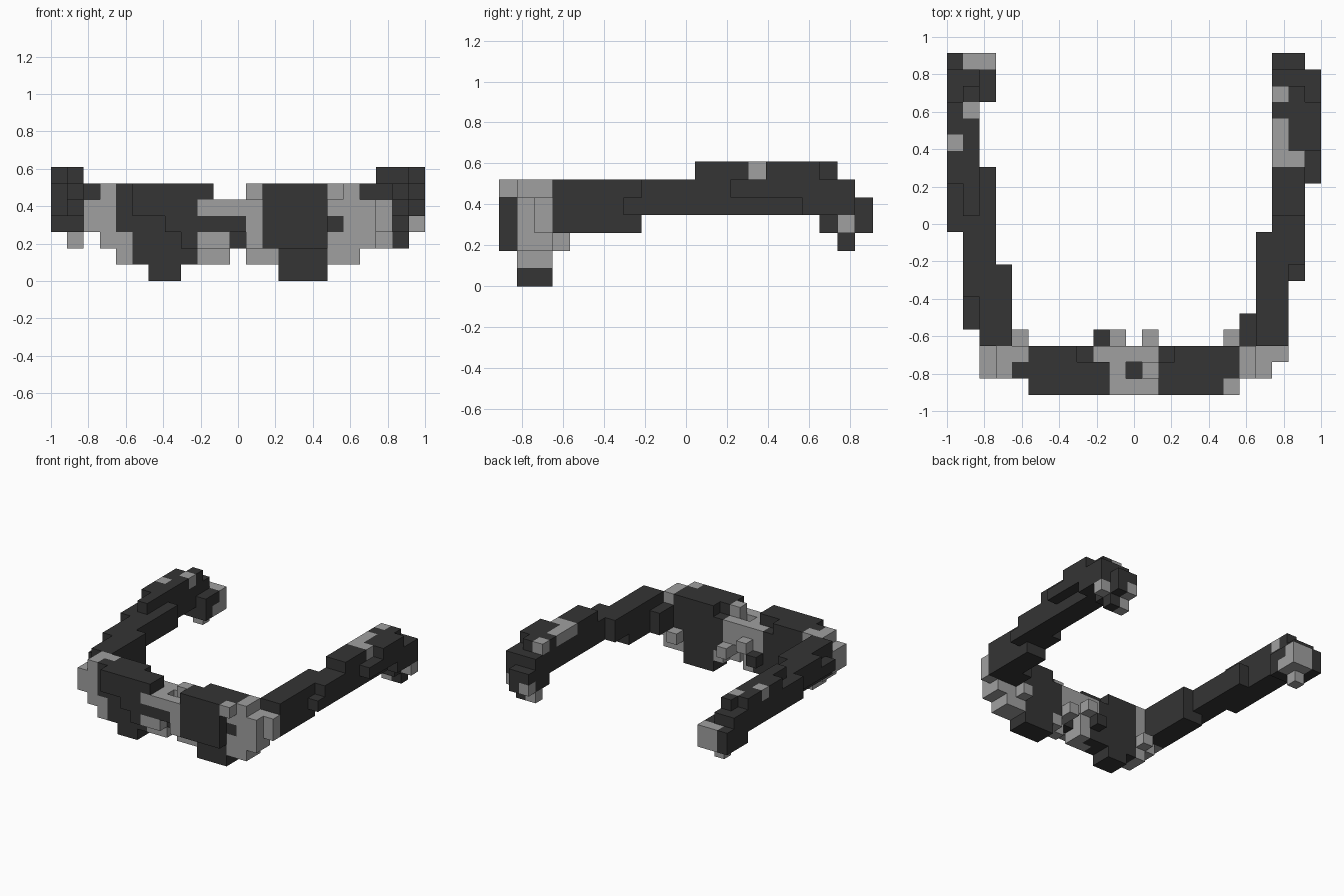
import bpy, bmesh
from mathutils import Vector

cube = bpy.data.objects.get("Cube")
if cube:
    bpy.data.objects.remove(cube, do_unlink=True)

U = 2 / 23                      # size of one block
DARK, LIGHT = 0, 1              # material slots
grid = {}                       # block position -> (part, colour)


def material(name, v):
    m = bpy.data.materials.new(name)
    m.use_nodes = True
    m.diffuse_color = (v, v, v, 1)
    bsdf = m.node_tree.nodes["Principled BSDF"]
    bsdf.inputs["Base Color"].default_value = (v, v, v, 1)
    bsdf.inputs["Roughness"].default_value = 0.8
    return m


def span(s):
    return range(s, s + 1) if isinstance(s, int) else range(s[0], s[1] + 1)


def fill(part, colour, xs, ys, zs):
    """Fill a run of blocks; a later run replaces an earlier one."""
    for x in span(xs):
        for y in span(ys):
            for z in span(zs):
                grid[x, y, z] = (part, colour)


def lens(part, x0, front, back):
    """Lens columns from x0, given the lowest block of each column."""
    for i, (f, b) in enumerate(zip(front, back)):
        fill(part, DARK, x0 + i, 0, (f, 5))
        fill(part, DARK, x0 + i, (1, 2), (b, 5))


def hinge(part, x, step):
    """Three light columns that shrink away from the lens."""
    fill(part, LIGHT, x, (1, 2), (1, 5))
    fill(part, LIGHT, x + step, (1, 2), (2, 4))
    fill(part, LIGHT, x + 2 * step, 2, (3, 4))


def ear_tip(part, outer, mid, inner):
    """Drooping end of a temple."""
    fill(part, DARK, (min(outer, mid), max(outer, mid)), (18, 19), (4, 5))
    fill(part, DARK, mid, (18, 19), 3)
    fill(part, DARK, inner, (18, 19), (3, 4))
    fill(part, LIGHT, min(mid, inner), 19, 2)


# Lenses, with light lower corners
lens("right_lens", 5, (4, 4, 3, 2, 2), (1, 0, 0, 1, 1))
fill("right_lens", LIGHT, 9, 0, (2, 4))
fill("right_lens", DARK, 9, 0, 3)
fill("right_lens", LIGHT, 9, 1, 1)
del grid[8, 2, 5], grid[9, 2, 5]
lens("left_lens", 13, (2, 2, 2, 2, 5), (1, 0, 0, 0, 1))
fill("left_lens", LIGHT, 17, 0, 5)
fill("left_lens", LIGHT, 17, 1, 4)
for x in (13, 17):
    fill("left_lens", LIGHT, x, (1, 2), 1)
fill("left_lens", LIGHT, 17, (1, 2), 2)
del grid[13, 2, 5]

# Hinges at the outer corners
hinge("right_hinge", 4, -1)
fill("right_hinge", DARK, 4, 1, (3, 5))
fill("right_hinge", LIGHT, 3, (1, 2), 5)
fill("right_hinge", LIGHT, 2, 1, (3, 4))
fill("right_hinge", LIGHT, 4, 3, 2)
hinge("left_hinge", 18, 1)
fill("left_hinge", LIGHT, 17, 3, 2)

# Bridge with a small hollow on top, and nose pads behind it
fill("bridge", LIGHT, (10, 12), 0, 4)
fill("bridge", DARK, (10, 11), 0, 3)
fill("bridge", LIGHT, 10, (0, 2), 2)
fill("bridge", LIGHT, 10, (1, 2), 1)
fill("bridge", DARK, 11, 1, (2, 3))
fill("bridge", LIGHT, 10, 1, (3, 4))
fill("bridge", LIGHT, 12, 0, (2, 3))
fill("bridge", LIGHT, 12, 1, (1, 5))
fill("bridge", LIGHT, (9, 12), 2, (3, 4))
fill("bridge", LIGHT, 12, 2, 2)
fill("nose_pads", DARK, 9, 3, 2)
fill("nose_pads", LIGHT, 10, 3, 3)
fill("nose_pads", LIGHT, 12, 3, 2)

# Right temple, stepping outward and then up
fill("right_temple", DARK, (2, 3), (3, 7), (3, 5))
fill("right_temple", DARK, 1, (4, 5), 4)
fill("right_temple", DARK, (1, 2), (6, 13), (4, 5))
fill("right_temple", DARK, (0, 1), (14, 18), (4, 5))
fill("right_temple", DARK, 0, (10, 13), (4, 5))
fill("right_temple", DARK, 1, (11, 18), 6)
fill("right_temple", DARK, 0, (13, 17), 6)

# Left temple
fill("left_temple", DARK, 18, (3, 4), (3, 4))
fill("left_temple", DARK, (19, 20), (3, 7), (3, 5))
fill("left_temple", DARK, (19, 20), (8, 9), (4, 5))
fill("left_temple", DARK, 21, 7, 4)
fill("left_temple", DARK, 21, (8, 18), (4, 5))
fill("left_temple", DARK, 20, (10, 18), (4, 5))
fill("left_temple", DARK, 22, (13, 18), 5)
fill("left_temple", DARK, 22, (17, 18), 4)
fill("left_temple", DARK, (20, 21), (11, 18), 6)
fill("left_temple", DARK, 22, (15, 17), 6)

# Light patches on top of the temples
fill("right_temple", LIGHT, 0, 15, 6)
fill("right_temple", LIGHT, 1, 17, 6)
fill("left_temple", LIGHT, 20, (14, 16), 6)
fill("left_temple", LIGHT, 21, 14, 6)
fill("left_temple", LIGHT, 20, 18, 6)

# Ear tips
ear_tip("right_ear_tip", 0, 1, 2)
fill("right_ear_tip", DARK, 0, (18, 19), 3)
fill("right_ear_tip", DARK, 0, 20, (3, 4))
fill("right_ear_tip", LIGHT, (1, 2), 20, (3, 4))
fill("right_ear_tip", LIGHT, 2, 19, 3)
ear_tip("left_ear_tip", 22, 21, 20)
fill("left_ear_tip", DARK, 20, (18, 19), 5)
fill("left_ear_tip", DARK, (20, 21), 20, (3, 4))
fill("left_ear_tip", LIGHT, 20, 20, 3)
fill("left_ear_tip", DARK, 21, 19, 2)
fill("left_ear_tip", LIGHT, 22, 19, 3)


def build(part, materials):
    """Mesh of the outward faces of one part's blocks."""
    bm = bmesh.new()
    for cell, (owner, colour) in grid.items():
        if owner != part:
            continue
        centre = Vector(cell) + Vector((0.5, 0.5, 0.5))
        for axis in range(3):
            for sign in (-1, 1):
                near = list(cell)
                near[axis] += sign
                if tuple(near) in grid:
                    continue
                n, u = Vector(), Vector()
                n[axis], u[(axis + 1) % 3] = sign * 0.5, 0.5
                v = n.cross(u) * 2
                ring = [centre + n - u - v, centre + n + u - v,
                        centre + n + u + v, centre + n - u + v]
                face = bm.faces.new([bm.verts.new(
                    ((p.x - 11.5) * U, (p.y - 10.5) * U, p.z * U)) for p in ring])
                face.material_index = colour
    bmesh.ops.remove_doubles(bm, verts=bm.verts, dist=0.001)
    mesh = bpy.data.meshes.new(part)
    bm.to_mesh(mesh)
    bm.free()
    for m in materials:
        mesh.materials.append(m)
    bpy.context.collection.objects.link(bpy.data.objects.new(part, mesh))


colours = [material("dark charcoal", 0.035), material("light grey", 0.35)]
for name in sorted({owner for owner, colour in grid.values()}):
    build(name, colours)
